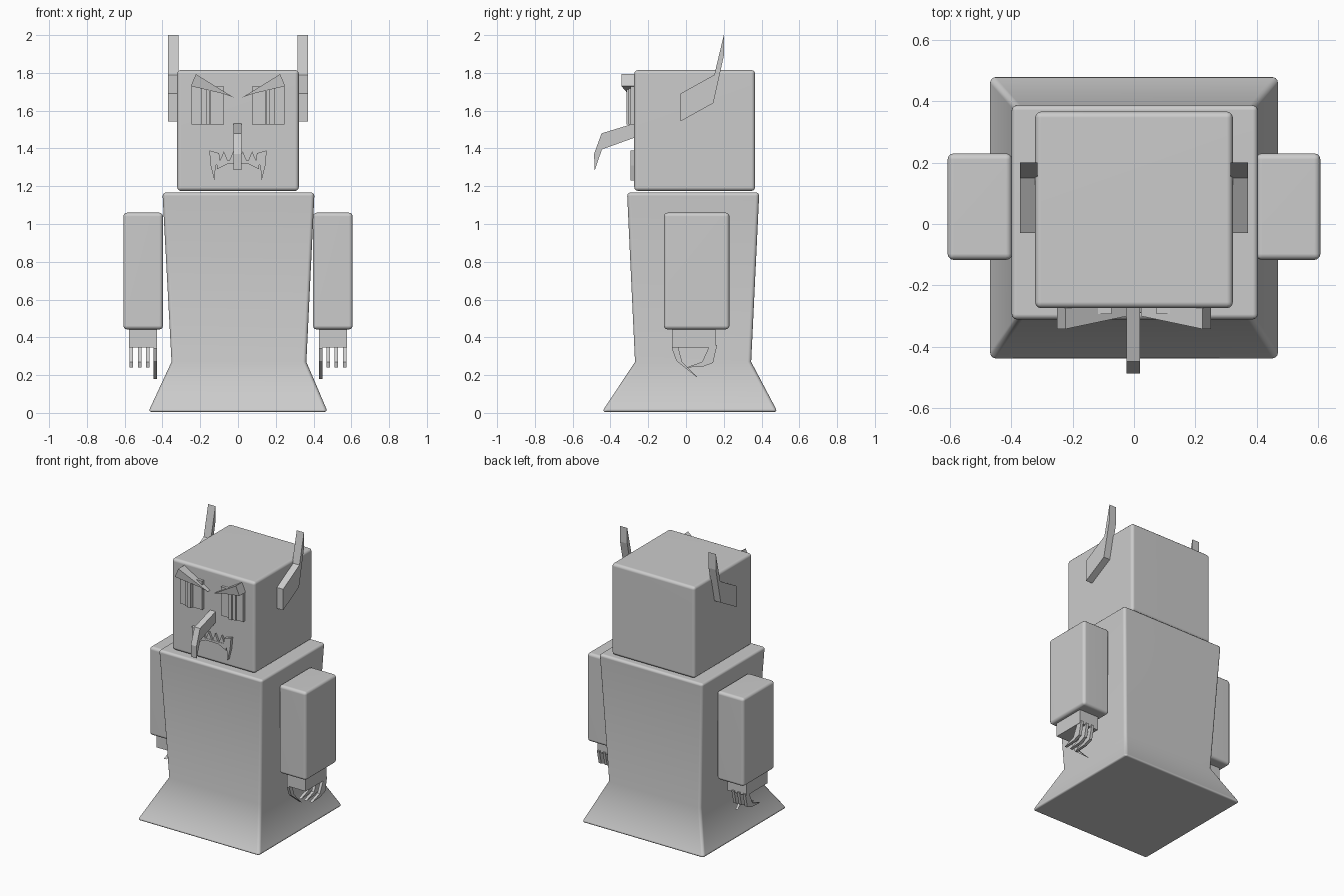
import bpy, bmesh

if "Cube" in bpy.data.objects:
    bpy.data.objects.remove(bpy.data.objects["Cube"])

def make(name, verts, faces, bevel=0.0):
    me = bpy.data.meshes.new(name)
    me.from_pydata(verts, [], faces)
    bm = bmesh.new()
    bm.from_mesh(me)
    bmesh.ops.recalc_face_normals(bm, faces=bm.faces)
    bm.to_mesh(me)
    bm.free()
    ob = bpy.data.objects.new(name, me)
    bpy.context.collection.objects.link(ob)
    if bevel:
        b = ob.modifiers.new("bevel", 'BEVEL')
        b.width = bevel
        b.segments = 3
        b.limit_method = 'ANGLE'
        b.angle_limit = 0.7
        me.shade_smooth()
        w = ob.modifiers.new("normals", 'WEIGHTED_NORMAL')
        w.keep_sharp = True
    return ob

def loft(name, sections, bevel=0.0):
    """Stack of rectangles (x0, x1, y0, y1, z)."""
    verts, faces = [], []
    for x0, x1, y0, y1, z in sections:
        verts += [(x0, y0, z), (x1, y0, z), (x1, y1, z), (x0, y1, z)]
    for i in range(0, 4 * (len(sections) - 1), 4):
        for k in range(4):
            n = (k + 1) % 4
            faces.append((i + k, i + n, i + 4 + n, i + 4 + k))
    t = len(verts)
    faces += [(3, 2, 1, 0), (t - 4, t - 3, t - 2, t - 1)]
    return make(name, verts, faces, bevel)

def box(name, x, y, z, bevel=0.0):
    x = sorted(x)
    return loft(name, [(*x, *y, z[0]), (*x, *y, z[1])], bevel)

def prism(name, a, b):
    """Solid between two matching outlines."""
    n = len(a)
    faces = [tuple(range(n))[::-1], tuple(range(n, 2 * n))]
    faces += [(i, (i + 1) % n, n + (i + 1) % n, n + i) for i in range(n)]
    return make(name, a + b, faces)

def slab_x(name, x0, x1, yz):
    return prism(name, [(x0, y, z) for y, z in yz], [(x1, y, z) for y, z in yz])

def slab_y(name, y0, y1, xz):
    return prism(name, [(x, y0, z) for x, z in xz], [(x, y1, z) for x, z in xz])

# Robe-like body and head
loft("body", [(-.475, .475, -.445, .485, 0.005), (-.352, .362, -.27, .345, .27),
              (-.40, .405, -.312, .388, 1.167)], .018)
box("head", (-.322, .322), (-.274, .366), (1.175, 1.815), .02)

# Hooked nose
slab_x("nose", -.024, .019, [(-.25, 1.54), (-.447, 1.48), (-.487, 1.37),
                             (-.483, 1.285), (-.445, 1.395), (-.25, 1.465)])

finger = [(.11, .36), (.165, .36), (.143, .265), (.09, .245), (0, .24), (.085, .27), (.12, .345)]
thumb = [(-.07, .36), (-.075, .34), (-.05, .275), (.068, .18), (-.02, .27), (-.045, .36)]

for s, side in ((-1, "left"), (1, "right")):
    # Arm, hand, fingers
    box(side + "_arm", (s * .397, s * .607), (-.117, .23), (.442, 1.06), .02)
    box(side + "_hand", (s * .43, s * .577), (-.075, .155), (.347, .45))
    for i, x in enumerate((.468, .51, .555)):
        slab_x(f"{side}_finger_{i}", s * x, s * (x + .02), finger)
    slab_x(side + "_thumb", s * .43, s * .448, thumb)
    # Pointed ear
    slab_x(side + "_ear", s * .315, s * .371,
           [(-.03, 1.543), (-.03, 1.69), (.15, 1.79), (.2, 2.0), (.2, 1.89), (.145, 1.64)])
    # Eye layers
    box(side + "_eye", (s * .073, s * .245), (-.293, -.25), (1.527, 1.728))
    box(side + "_iris", (s * .145, s * .195), (-.305, -.25), (1.527, 1.728))
    box(side + "_pupil", (s * .148, s * .17), (-.315, -.25), (1.527, 1.728))
    # Slanted brow, thinner toward the nose
    outline = [(.25, 1.73), (.223, 1.793), (.023, 1.67), (.08, 1.69)]
    fronts = [-.342, -.342, -.3, -.308]
    prism(side + "_brow", [(s * x, y, z) for (x, z), y in zip(outline, fronts)],
          [(s * x, -.26, z) for x, z in outline])
    # Tusk at the mouth corner
    slab_y(side + "_tusk", -.295, -.26, [(s * .152, 1.39), (s * .10, 1.375), (s * .095, 1.32),
                                         (s * .118, 1.31), (s * .125, 1.23), (s * .145, 1.31)])

# Lower lip and upward teeth
slab_y("lip", -.29, -.26, [(-.11, 1.29), (-.05, 1.32), (.05, 1.32), (.11, 1.29),
                           (.11, 1.335), (-.11, 1.335)])
for i, x in enumerate((-.075, -.025, .025, .075)):
    slab_y(f"tooth_{i}", -.288, -.26, [(x - .025, 1.325), (x + .025, 1.325), (x, 1.385)])
